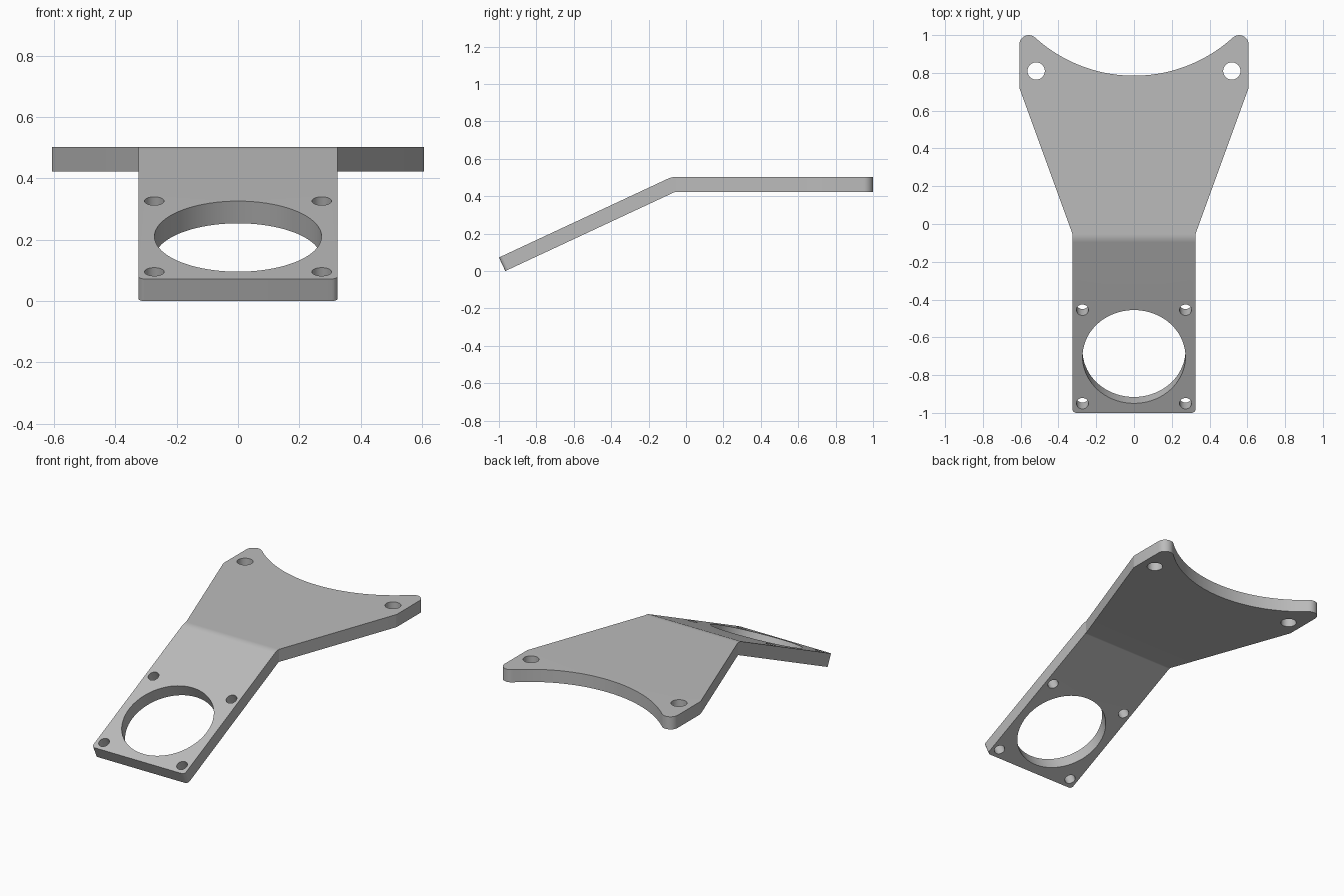
import bpy, bmesh, math

if "Cube" in bpy.data.objects:
    bpy.data.objects.remove(bpy.data.objects["Cube"])

# Bent sheet bracket: drawn flat, then folded down along the bend
T, Z0 = 0.08, 0.423             # thickness, underside height of the upper plate
YB, R_IN = -0.0545, 0.02        # bend start and inner radius
BEND, ARM = math.radians(25), 0.9965
B = 0.025                       # flat length used for the bend zone
END = -B - ARM                  # flat coordinate of the arm tip


def arc(cx, cy, r, a0, a1, n):
    return [(cx + r * math.cos(math.radians(a0 + (a1 - a0) * i / n)),
             cy + r * math.sin(math.radians(a0 + (a1 - a0) * i / n))) for i in range(n + 1)]


def circle(cx, cy, r, n):
    return arc(cx, cy, r, 0, 360, n)[:-1]


# Right half of the outline, from arm tip to the scooped rear edge
half = arc(0.305, END + 0.02, 0.02, -90, 0, 6)
half += [(0.325, 0.0)]
half += arc(0.557, 0.73 - YB, 0.05, -20, 0, 4)
half += arc(0.557, 0.95 - YB, 0.05, 0, 132.2, 14)
scoop = arc(0, 1.564 - YB, 0.779, -47.8, -90, 24)
half += scoop[1:]
outline = half + [(-x, y) for x, y in reversed(half[:-1])]

# Holes: large opening with four bolts on the arm, two bolts on the plate
mid = END + 0.328
loops = [outline, circle(0, mid, 0.2725, 72)]
for s in (-1, 1):
    loops.append(circle(s * 0.518, 0.81 - YB, 0.046, 32))
    for d in (-0.273, 0.273):
        loops.append(circle(s * 0.273, mid + d, 0.032, 28))

bm = bmesh.new()
for pts in loops:
    vs = [bm.verts.new((x, y, 0)) for x, y in pts]
    for i, v in enumerate(vs):
        bm.edges.new((v, vs[(i + 1) % len(vs)]))
bmesh.ops.triangle_fill(bm, use_beauty=True, use_dissolve=False, edges=bm.edges[:], normal=(0, 0, 1))
ext = bmesh.ops.extrude_face_region(bm, geom=bm.faces[:])
bmesh.ops.translate(bm, vec=(0, 0, T), verts=[g for g in ext["geom"] if isinstance(g, bmesh.types.BMVert)])

# Cut lines across the bend, then fold
N = 8
for i in range(N + 1):
    bmesh.ops.bisect_plane(bm, geom=bm.verts[:] + bm.edges[:] + bm.faces[:], dist=1e-5,
                           plane_co=(0, -B * i / N, 0), plane_no=(0, 1, 0))
for v in bm.verts:
    u, rho = v.co.y, R_IN + v.co.z
    a = BEND * min(max(-u / B, 0), 1)
    far = max(-u - B, 0)
    v.co.y = YB + max(u, 0) - rho * math.sin(a) - far * math.cos(a)
    v.co.z = Z0 - R_IN + rho * math.cos(a) - far * math.sin(a)
bmesh.ops.recalc_face_normals(bm, faces=bm.faces[:])

mesh = bpy.data.meshes.new("bent_bracket")
bm.to_mesh(mesh)
bm.free()
mat = bpy.data.materials.new("plain grey")
mat.diffuse_color = (0.5, 0.5, 0.5, 1)
mat.use_nodes = True
mat.node_tree.nodes["Principled BSDF"].inputs["Base Color"].default_value = mat.diffuse_color
mesh.materials.append(mat)
obj = bpy.data.objects.new("bent_bracket", mesh)
bpy.context.collection.objects.link(obj)
bpy.context.view_layer.objects.active = obj
obj.select_set(True)
bpy.ops.object.shade_smooth_by_angle(angle=math.radians(15))
